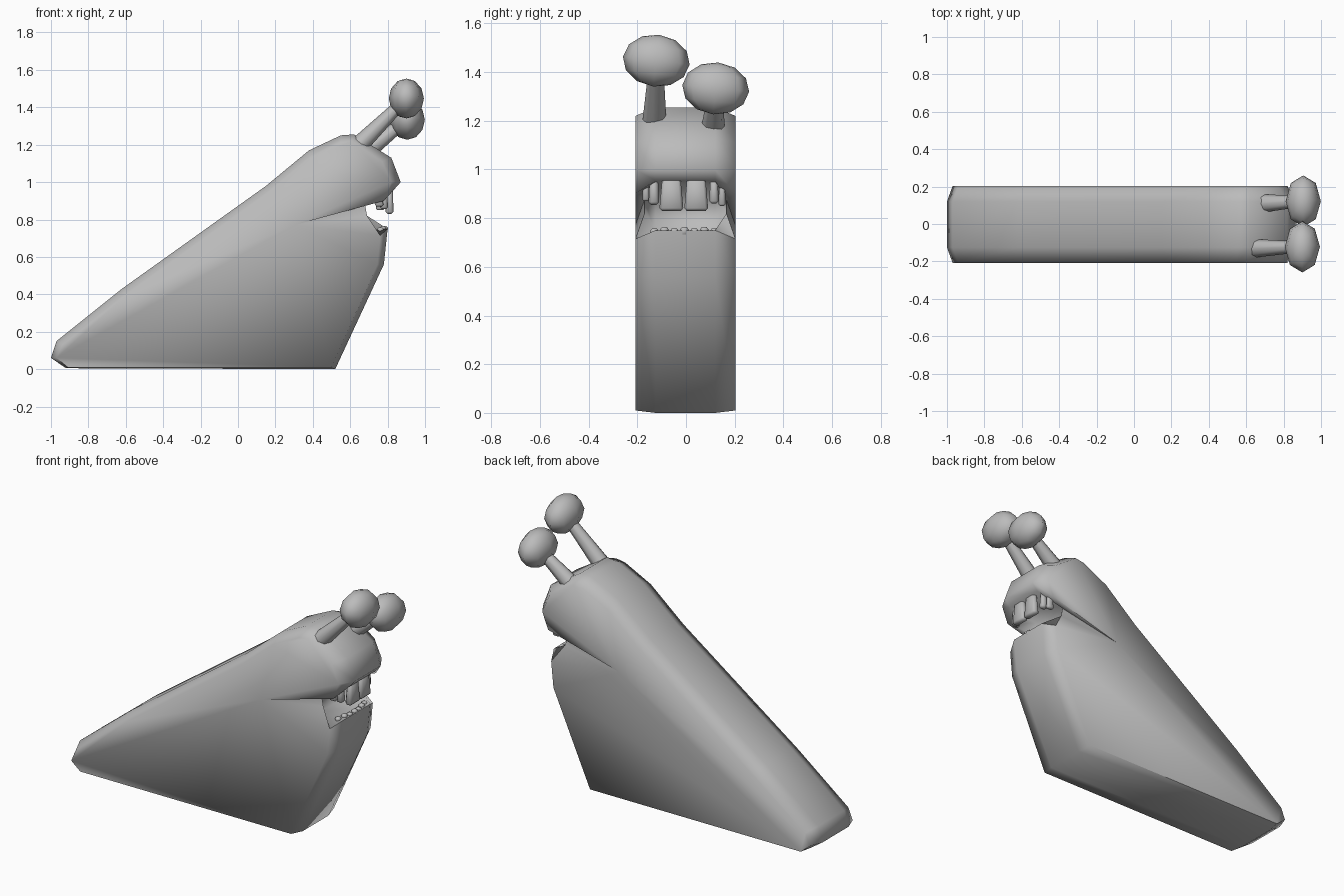
import bpy, bmesh, math
from mathutils import Vector

if "Cube" in bpy.data.objects:
    bpy.data.objects.remove(bpy.data.objects["Cube"])

grey = bpy.data.materials.new("slug grey")
grey.diffuse_color = (0.5, 0.5, 0.5, 1)
grey.use_nodes = True
grey.node_tree.nodes["Principled BSDF"].inputs["Base Color"].default_value = grey.diffuse_color


def finish(name, bm, angle):
    bmesh.ops.recalc_face_normals(bm, faces=bm.faces)
    me = bpy.data.meshes.new(name)
    bm.to_mesh(me)
    bm.free()
    me.materials.append(grey)
    ob = bpy.data.objects.new(name, me)
    bpy.context.collection.objects.link(ob)
    bpy.ops.object.select_all(action='DESELECT')
    ob.select_set(True)
    bpy.context.view_layer.objects.active = ob
    bpy.ops.object.shade_smooth_by_angle(angle=math.radians(angle))
    return ob


# Body: centre profile and slightly smaller side profile (x, z), tail to chin
centre = [(-.92, .005), (-1, .06), (-.97, .15), (-.62, .43), (.15, .98), (.38, 1.17),
          (.55, 1.25), (.62, 1.255), (.82, 1.13), (.87, 1.0), (.83, .955),
          (.64, .92), (.62, .74), (.80, .75), (.78, .56), (.52, .0)]
side = [(-.91, .01), (-.97, .06), (-.94, .13), (-.60, .395), (.16, .94), (.38, 1.125),
        (.55, 1.21), (.61, 1.22), (.77, 1.11), (.82, 1.0), (.78, .90),
        (.68, .875), (.69, .82), (.76, .715), (.745, .56), (.50, .01)]
MOUTH = (11, 12)
bm = bmesh.new()
rings = []
for prof, y in ((side, -.208), (centre, -.125), (centre, .12), (side, .203)):
    ring = []
    for i, (x, z) in enumerate(prof):
        pinch = .82 if prof is side and i in MOUTH else 1
        ring.append(bm.verts.new((x, y * pinch, z)))
    rings.append(ring)
n = len(centre)
for a, b in zip(rings, rings[1:]):
    for i in range(n):
        j = (i + 1) % n
        bm.faces.new((a[i], a[j], b[j], b[i]))
# Flat sides, with a cheek crease running back from the mouth corner
for ring, y in ((rings[0], -.208), (rings[3], .203)):
    c = bm.verts.new((.30, y, .77))
    for i in (10, 11, 12):
        bm.faces.new((ring[i], ring[i + 1], c))
    bm.faces.new(ring[4:11] + [c])
    bm.faces.new(ring[13:] + ring[:5] + [c])
finish("body", bm, 80)


# Eyes on tapered stalks
def eye(name, base, centre, tilt):
    base, centre = Vector(base), Vector(centre)
    d = centre - base
    bm = bmesh.new()
    bmesh.ops.create_cone(bm, cap_ends=True, segments=8, radius1=.05, radius2=.028,
                          depth=d.length)
    bmesh.ops.rotate(bm, verts=bm.verts, matrix=d.to_track_quat('Z', 'Y').to_matrix())
    bmesh.ops.translate(bm, verts=bm.verts, vec=(base + centre) / 2)
    finish(name + "_stalk", bm, 60)
    bm = bmesh.new()
    bmesh.ops.create_uvsphere(bm, u_segments=8, v_segments=6, radius=1)
    ob = finish(name + "_eyeball", bm, 80)
    ob.location = centre
    ob.scale = (.094, .138, .107)
    ob.rotation_euler = (tilt, 0, 0)


eye("left", (.64, -.13, 1.19), (.90, -.122, 1.447), -.12)
eye("right", (.68, .11, 1.16), (.905, .122, 1.333), -.1)


# Teeth: rounded blocks, narrower towards the gum
def tooth(name, x, y, w, depth, z0, z1, gum_up):
    bm = bmesh.new()
    bmesh.ops.create_cube(bm, size=1)
    for v in bm.verts:
        gum = (v.co.z > 0) == gum_up
        k = .75 if gum else 1
        v.co = (x + v.co.x * depth * k, y + v.co.y * w * k, z1 if v.co.z > 0 else z0)
    bmesh.ops.bevel(bm, geom=bm.edges[:], offset=min(w, depth) * .25, segments=1,
                    affect='EDGES')
    finish(name, bm, 60)


upper = [(.755, -.165, .03, .87), (.78, -.132, .045, .855), (.81, -.06, .10, .83),
         (.81, .042, .10, .83), (.78, .115, .04, .86), (.76, .148, .03, .85)]
for i, (x, y, w, z) in enumerate(upper):
    tooth(f"upper_tooth_{i + 1}", x, y, w, .045, z, .965, True)

for i in range(7):
    y = -.13 + i * .041
    x = .785 - 1.5 * (y + .005) ** 2
    tooth(f"lower_tooth_{i + 1}", x, y, .036, .035, .725, .758 + .006 * (i % 2), False)
